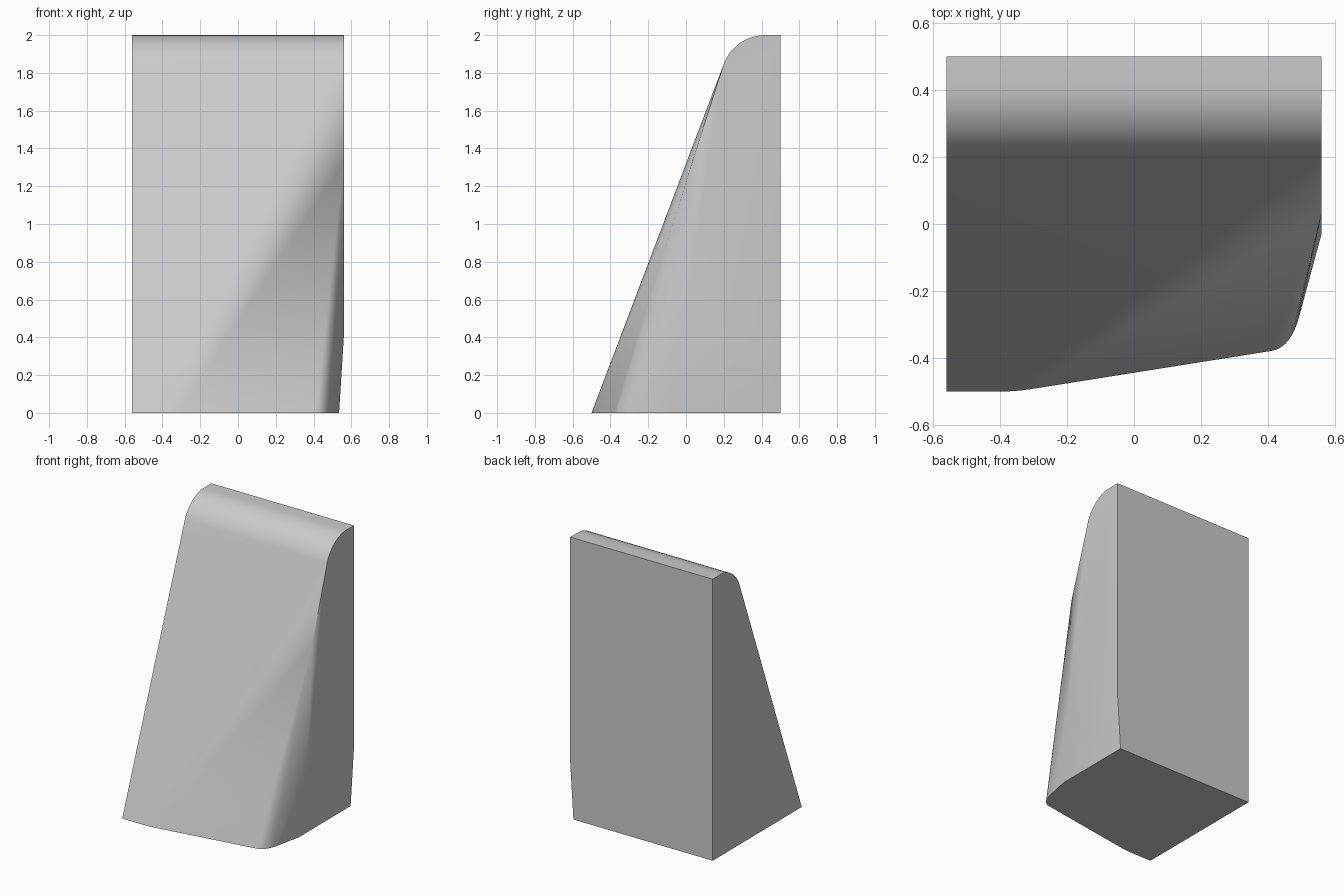
import bpy, bmesh
from math import radians, sin, cos

cube = bpy.data.objects.get("Cube")
if cube:
    bpy.data.objects.remove(cube, do_unlink=True)

HALF_W, BACK, FRONT = 0.56, 0.5, -0.5
BASE_X = 0.535            # right side is slightly tucked in at the floor


def crown(x, steps=10):
    """Rounded top profile, from the sloping front to the flat top."""
    r, cy = 0.235, 0.42
    arc = [(x, cy + r * cos(a), 2 - r + r * sin(a))
           for a in (radians(159 - 69 * i / steps) for i in range(steps + 1))]
    return arc + [(x, BACK, 2)]


def corner(p0, p1, p2, steps=8):
    """Rounded corner on the floor between two edge directions."""
    pts = []
    for i in range(steps + 1):
        t = i / steps
        w = ((1 - t) ** 2, 2 * t * (1 - t), t * t)
        pts.append(tuple(sum(k * p[j] for k, p in zip(w, (p0, p1, p2)))
                         for j in range(2)) + (0,))
    return pts


# Floor outline: square left side, front swept back to a rounded right corner
points = [(-HALF_W, BACK, 0), (-HALF_W, FRONT, 0)]
points += corner((-0.39, FRONT), (-0.34, FRONT), (-0.28, -0.488), 4)
points += corner((0.41, -0.379), (0.47, -0.37), (0.495, -0.27))
points += [(BASE_X, -0.08, 0), (BASE_X, BACK, 0)]

# Right side: flat face above the tucked-in foot
points += [(HALF_W, BACK, 0.4), (HALF_W, -0.03, 0.4), (HALF_W, 0.03, 1.32)]

# Rounded crown at both ends
points += crown(-HALF_W) + crown(HALF_W)

# Skin the outline into one solid
bm = bmesh.new()
for p in points:
    bm.verts.new(p)
hull = bmesh.ops.convex_hull(bm, input=bm.verts[:])
loose = {g for g in hull["geom_interior"] + hull["geom_unused"]
         if isinstance(g, bmesh.types.BMVert)}
bmesh.ops.delete(bm, geom=list(loose), context="VERTS")
bmesh.ops.dissolve_limit(bm, angle_limit=radians(0.3), verts=bm.verts[:], edges=bm.edges[:])
bmesh.ops.recalc_face_normals(bm, faces=bm.faces[:])
mesh = bpy.data.meshes.new("wedge_body")
bm.to_mesh(mesh)
bm.free()

body = bpy.data.objects.new("wedge_body", mesh)
bpy.context.collection.objects.link(body)

# Plain grey finish
grey = bpy.data.materials.new("light_grey")
grey.use_nodes = True
colour = (0.6, 0.6, 0.6, 1)
grey.diffuse_color = colour
grey.node_tree.nodes["Principled BSDF"].inputs["Base Color"].default_value = colour
mesh.materials.append(grey)

bpy.ops.object.select_all(action="DESELECT")
body.select_set(True)
bpy.context.view_layer.objects.active = body
bpy.ops.object.shade_smooth_by_angle(angle=radians(30))
